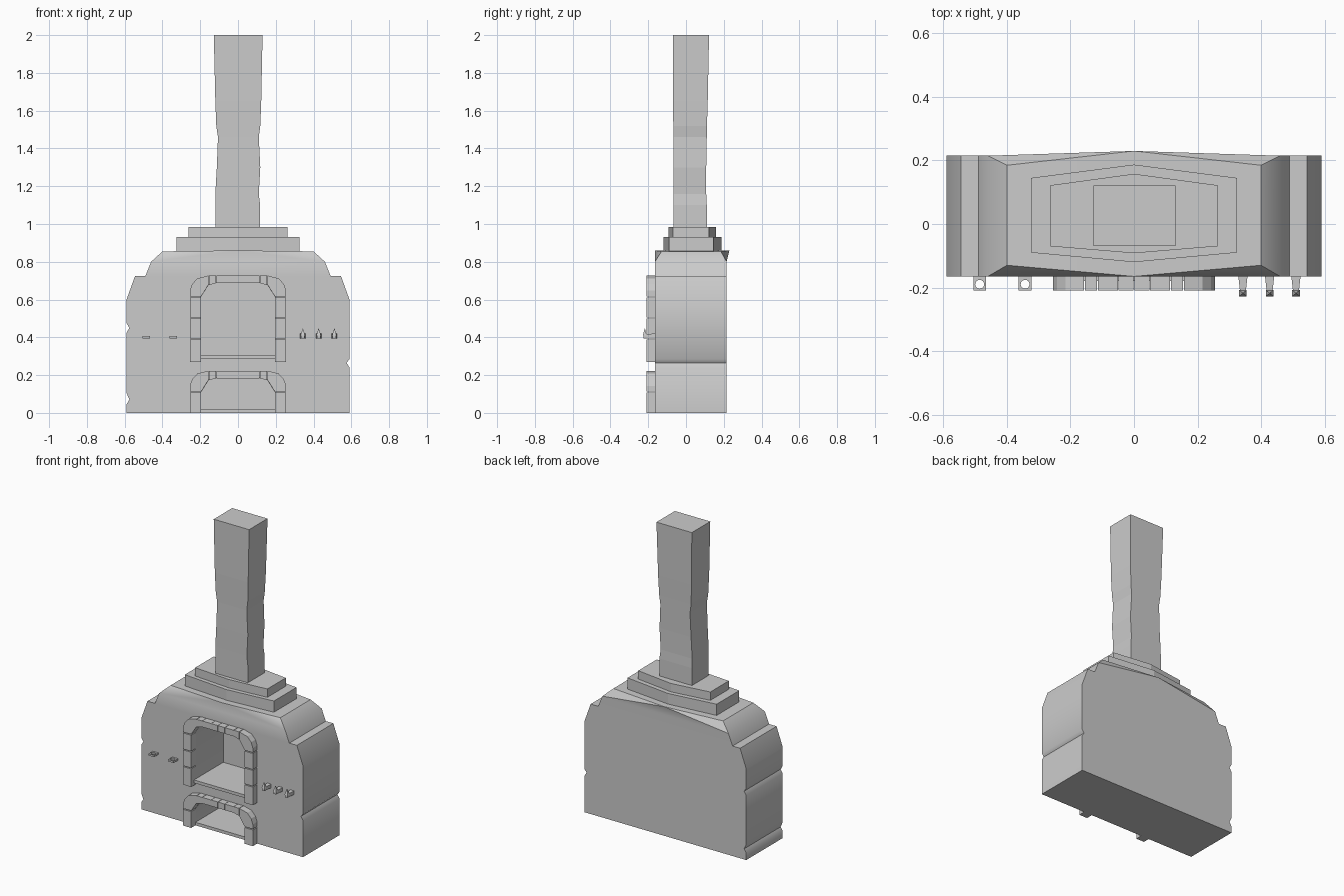
import bpy, bmesh, math

if "Cube" in bpy.data.objects:
    bpy.data.objects.remove(bpy.data.objects["Cube"])

FRONT, BACK = -0.165, 0.215

def finish(name, bm):
    bmesh.ops.recalc_face_normals(bm, faces=bm.faces[:])
    me = bpy.data.meshes.new(name)
    bm.to_mesh(me)
    bm.free()
    ob = bpy.data.objects.new(name, me)
    bpy.context.collection.objects.link(ob)
    return ob

def loft(bm, rings):
    """Skin a list of equal-length rings and cap both ends."""
    vs = [[bm.verts.new(p) for p in r] for r in rings]
    for a, b in zip(vs, vs[1:]):
        for i in range(len(a)):
            j = (i + 1) % len(a)
            bm.faces.new((a[i], a[j], b[j], b[i]))
    bm.faces.new(vs[0])
    bm.faces.new(vs[-1])

def prism_y(bm, pts, y0, y1):
    loft(bm, [[(x, y, z) for x, z in pts] for y in (y0, y1)])

def cut(ob, cutter):
    m = ob.modifiers.new("cut", 'BOOLEAN')
    m.operation, m.solver, m.object = 'DIFFERENCE', 'EXACT', cutter
    bpy.context.view_layer.objects.active = ob
    bpy.ops.object.modifier_apply(modifier=m.name)
    bpy.data.objects.remove(cutter)

# Body: chipped side walls, stepped shoulders, top pinched at the corners
right = [(0.59, 0), (0.59, 0.24), (0.575, 0.265), (0.59, 0.285), (0.59, 0.6), (0.545, 0.725), (0.49, 0.725)]
left = [(-0.49, 0.725), (-0.545, 0.725), (-0.59, 0.6), (-0.59, 0.475), (-0.575, 0.45), (-0.59, 0.425),
        (-0.59, 0.105), (-0.575, 0.07), (-0.59, 0.045), (-0.59, 0)]
crown = [(0.46, 0.80), (0.40, 0.855), (0, 0.86), (-0.40, 0.855), (-0.46, 0.80)]
outline = right + crown + left
bm = bmesh.new()
sides = []
for y, pinch, mid in ((FRONT, -0.13, FRONT), (BACK, 0.185, 0.23)):
    row = []
    for x, z in outline:
        yy = mid if x == 0 else pinch if z == 0.855 else y
        row.append(bm.verts.new((x, yy, z)))
    n = len(right)
    r0, r1, r2, c, l2, l1, l0 = row[n - 1:n + 6]
    bm.faces.new(row[:n] + row[n + 5:])
    for f in ((r0, r1, l1, l0), (r1, c, l1), (r1, r2, c), (l1, c, l2)):
        bm.faces.new(f)
    sides.append(row)
for i in range(len(outline)):
    j = (i + 1) % len(outline)
    bm.faces.new((sides[0][i], sides[0][j], sides[1][j], sides[1][i]))
body = finish("oven_body", bm)

# Fire chamber and ash chamber openings
for floor, top in ((0.305, 0.69), (0.02, 0.185)):
    half = [(0.195, floor), (0.195, top - 0.075), (0.155, top - 0.012), (0.13, top)]
    bm = bmesh.new()
    prism_y(bm, half + [(-x, z) for x, z in reversed(half)], -0.3, 0.125)
    cut(body, finish("chamber_cutter", bm))
bpy.ops.object.select_all(action='DESELECT')
body.select_set(True)
bpy.context.view_layer.objects.active = body
bpy.ops.object.shade_smooth_by_angle(angle=math.radians(40))

# Stone surrounds: jamb blocks, rounded corner stones, top stones
def surround(name, joints, spring):
    bm = bmesh.new()
    g, y0, y1 = 0.003, -0.21, -0.16
    for s in (-1, 1):
        for a, b in zip(joints, joints[1:]):
            prism_y(bm, [(s * x, z) for x, z in
                         ((0.195, a), (0.255, a), (0.255, b - 2 * g), (0.195, b - 2 * g))], y0, y1)
        corner = [(0.195, 0), (0.255, 0), (0.255, 0.03), (0.243, 0.065), (0.215, 0.095),
                  (0.157, 0.11), (0.157, 0.06)]
        prism_y(bm, [(s * x, spring + z) for x, z in corner], y0, y1)
        for a, b, low in ((0.155, 0.115, 0.06), (0.115, 0.05, 0.07), (0.05, 0.0, 0.07)):
            prism_y(bm, [(s * x, spring + z) for x, z in
                         ((a - 0.001, low), (a - 0.001, 0.11), (b + 0.001, 0.11), (b + 0.001, 0.07))], y0, y1)
    return finish(name, bm)

surround("fire_surround", (0.27, 0.395, 0.505, 0.617), 0.617)
surround("ash_surround", (0.0, 0.113), 0.113)

# Sill under the fire opening
bm = bmesh.new()
prism_y(bm, [(-0.195, 0.285), (0.195, 0.285), (0.195, 0.305), (-0.195, 0.305)], -0.18, -0.15)
finish("fire_sill", bm)

# Hexagonal stepped slabs
def slab(name, w, ends, mids, z0, z1):
    pts = [(-w, ends[0]), (0, mids[0]), (w, ends[0]), (w, ends[1]), (0, mids[1]), (-w, ends[1])]
    bm = bmesh.new()
    loft(bm, [[(x, y, z) for x, y in pts] for z in (z0, z1)])
    finish(name, bm)

slab("lower_slab", 0.325, (-0.09, 0.145), (-0.12, 0.187), 0.845, 0.93)
slab("upper_slab", 0.263, (-0.07, 0.122), (-0.092, 0.158), 0.925, 0.985)

# Chimney: uneven square stack (z, left, right, front, back)
levels = [(0.98, -0.12, 0.117, -0.065, 0.11), (1.10, -0.12, 0.117, -0.065, 0.11),
          (1.16, -0.12, 0.11, -0.065, 0.107), (1.30, -0.112, 0.118, -0.066, 0.107),
          (1.46, -0.106, 0.11, -0.066, 0.11), (1.52, -0.115, 0.118, -0.067, 0.111),
          (1.65, -0.12, 0.123, -0.07, 0.115), (2.0, -0.128, 0.13, -0.07, 0.122)]
bm = bmesh.new()
loft(bm, [[(l, f, z), (r, f, z), (r, b, z), (l, b, z)] for z, l, r, f, b in levels])
finish("chimney", bm)

# Hooks: tapered stub with an upturned point
for i, x in enumerate((0.343, 0.427, 0.51)):
    bm = bmesh.new()
    loft(bm, [[(x - w, y, 0.395), (x + w, y, 0.395), (x + w, y, z), (x - w, y, z)]
              for y, w, z in ((-0.16, 0.015, 0.42), (-0.205, 0.010, 0.418), (-0.226, 0.009, 0.415))])
    loft(bm, [[(x - w, -0.218 - d, z), (x + w, -0.218 - d, z), (x + w, -0.218 + d, z), (x - w, -0.218 + d, z)]
              for z, w, d in ((0.41, 0.012, 0.01), (0.447, 0.001, 0.001))])
    finish(f"hook_{i + 1}", bm)

# Tool brackets: flat tabs with a round hole
for i, x in enumerate((-0.486, -0.343)):
    bm = bmesh.new()
    prism_y(bm, [(x - 0.02, 0.394), (x + 0.02, 0.394), (x + 0.02, 0.406), (x - 0.02, 0.406)], -0.21, -0.16)
    tab = finish(f"tool_bracket_{i + 1}", bm)
    bm = bmesh.new()
    ring = [(x + 0.014 * math.cos(k * math.tau / 16), -0.19 + 0.014 * math.sin(k * math.tau / 16)) for k in range(16)]
    loft(bm, [[(a, b, z) for a, b in ring] for z in (0.38, 0.42)])
    cut(tab, finish("hole_cutter", bm))
